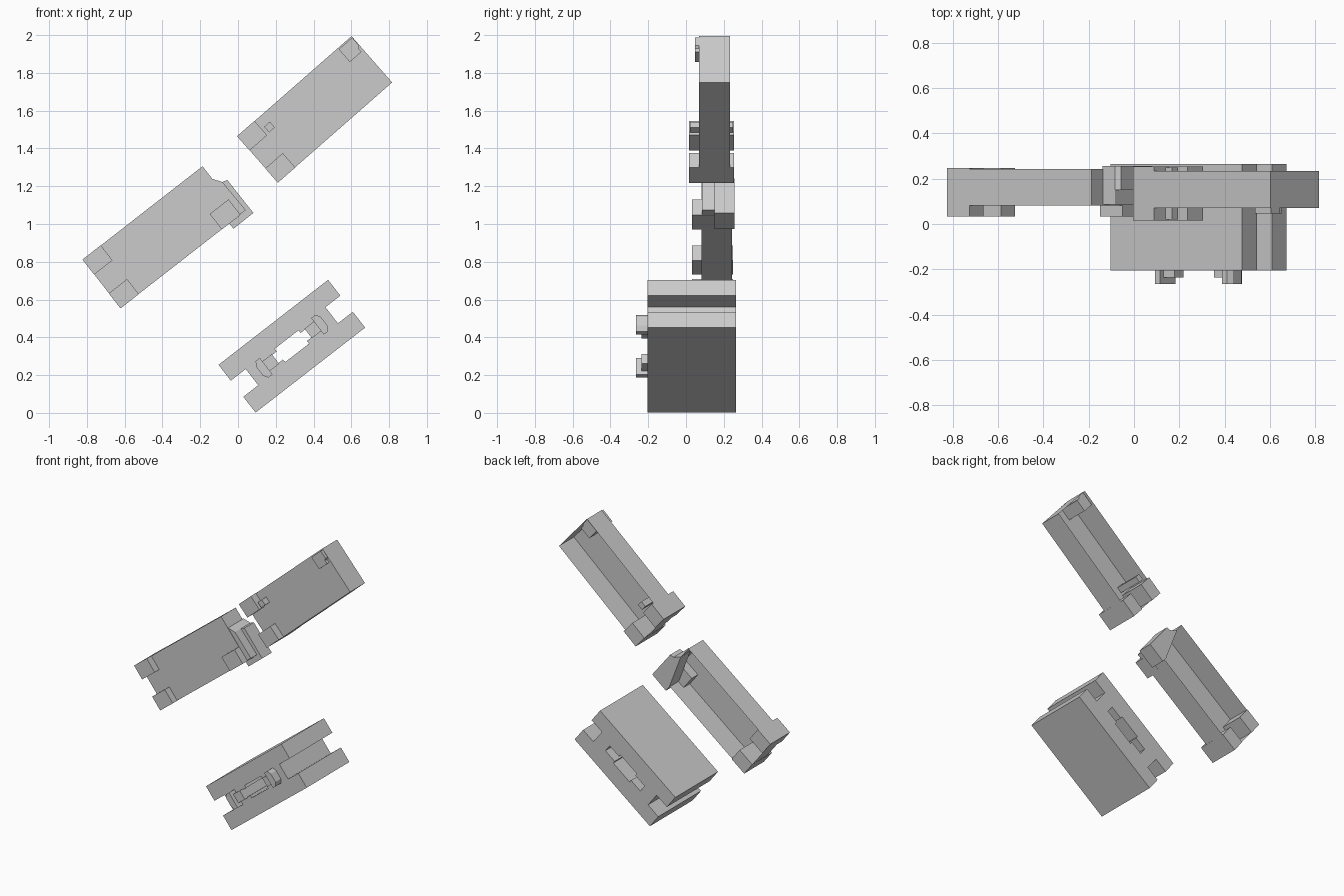
import bpy, bmesh, math

if "Cube" in bpy.data.objects:
    bpy.data.objects.remove(bpy.data.objects["Cube"])


def prism(name, frame, profile, y0, y1, open_back=False):
    """Extrude a (u, v) profile along y; frame = (x, z, tilt in degrees)."""
    cx, cz, deg = frame
    c, s = math.cos(math.radians(deg)), math.sin(math.radians(deg))
    bm = bmesh.new()
    rings = [[bm.verts.new((cx + u * c - v * s, y, cz + u * s + v * c))
              for u, v in profile] for y in (y0, y1)]
    n = len(profile)
    bm.faces.new(rings[0])
    if not open_back:
        bm.faces.new(rings[1][::-1])
    for i in range(n):
        j = (i + 1) % n
        bm.faces.new((rings[0][j], rings[0][i], rings[1][i], rings[1][j]))
    bmesh.ops.recalc_face_normals(bm, faces=bm.faces)
    # keep the front plate of an open shell facing forward
    front = min(bm.faces, key=lambda f: f.calc_center_median().y)
    if front.normal.y > 0:
        bmesh.ops.reverse_faces(bm, faces=bm.faces)
    mesh = bpy.data.meshes.new(name)
    bm.to_mesh(mesh)
    bm.free()
    ob = bpy.data.objects.new(name, mesh)
    bpy.context.collection.objects.link(ob)
    return ob


def rect(u0, u1, v0, v1):
    return [(u0, v0), (u1, v0), (u1, v1), (u0, v1)]


def around(quarter):
    """Mirror a first-quadrant outline into a full closed outline."""
    half = quarter + [(-u, v) for u, v in reversed(quarter)]
    return half + [(-u, -v) for u, v in half]


# Lower block: H-shaped extrusion with a stepped slot through the web
LOW = (0.285, 0.353, 37.8)
block = prism("lower_block", LOW,
              around([(0.267, 0.054), (0.367, 0.054), (0.367, 0.16)]),
              -0.205, 0.265)
slot = prism("slot_cutter", LOW,
             around([(0.17, 0.027), (0.08, 0.027), (0.08, 0.045)]), -0.5, 0.5)
slot.hide_render = True
slot.hide_set(True)
cut = block.modifiers.new("slot", 'BOOLEAN')
cut.operation = 'DIFFERENCE'
cut.object = slot
cut.solver = 'EXACT'

# Latches at both ends of the slot
for side, k in (("left", -1), ("right", 1)):
    pad = [(0.172, -0.055), (0.2, -0.055), (0.216, -0.03),
           (0.216, 0.03), (0.2, 0.055), (0.172, 0.055)]
    prism("latch_pad_" + side, LOW, [(u * k, v) for u, v in pad], -0.265, -0.2)
    neck = rect(0.11, 0.175, -0.032, 0.032)
    prism("latch_neck_" + side, LOW, [(u * k, v) for u, v in neck], -0.236, 0.2)

# Middle and upper casings: thin trays open at the back, two feet each
MID = (-0.405, 0.93, 37.9)
TOP = (0.406, 1.607, 41.2)
for label, frame, y0, y1, f0, f1 in (("middle", MID, 0.082, 0.243, 0.032, 0.248),
                                     ("upper", TOP, 0.07, 0.233, 0.016, 0.253)):
    prism(label + "_casing", frame, rect(-0.402, 0.402, -0.163, 0.163), y0, y1, True)
    for k in (-1, 1):
        prism(label + "_foot", frame,
              rect(-0.403, -0.28, *sorted((0.063 * k, 0.164 * k))), f0, f1)

# Middle casing end: stepped cap and one front lug
prism("end_lug", MID, rect(0.277, 0.403, -0.164, -0.06), 0.032, 0.15)
prism("end_cap_back", MID,
      [(0.4, 0.081), (0.328, -0.155), (0.328, -0.199), (0.463, -0.197),
       (0.461, 0.025), (0.434, 0.033)], 0.15, 0.256)
prism("end_cap_front", MID,
      [(0.4, 0.081), (0.4, -0.16), (0.44, -0.16), (0.434, 0.033)], 0.085, 0.15)

# Upper casing details: pin and notched clip
prism("pin", TOP, rect(-0.262, -0.222, 0.067, 0.107), 0.02, 0.25)
prism("clip", TOP,
      [(0.305, 0.066), (0.387, 0.066), (0.387, 0.09), (0.4, 0.1),
       (0.4, 0.155), (0.305, 0.155)], 0.047, 0.22)
